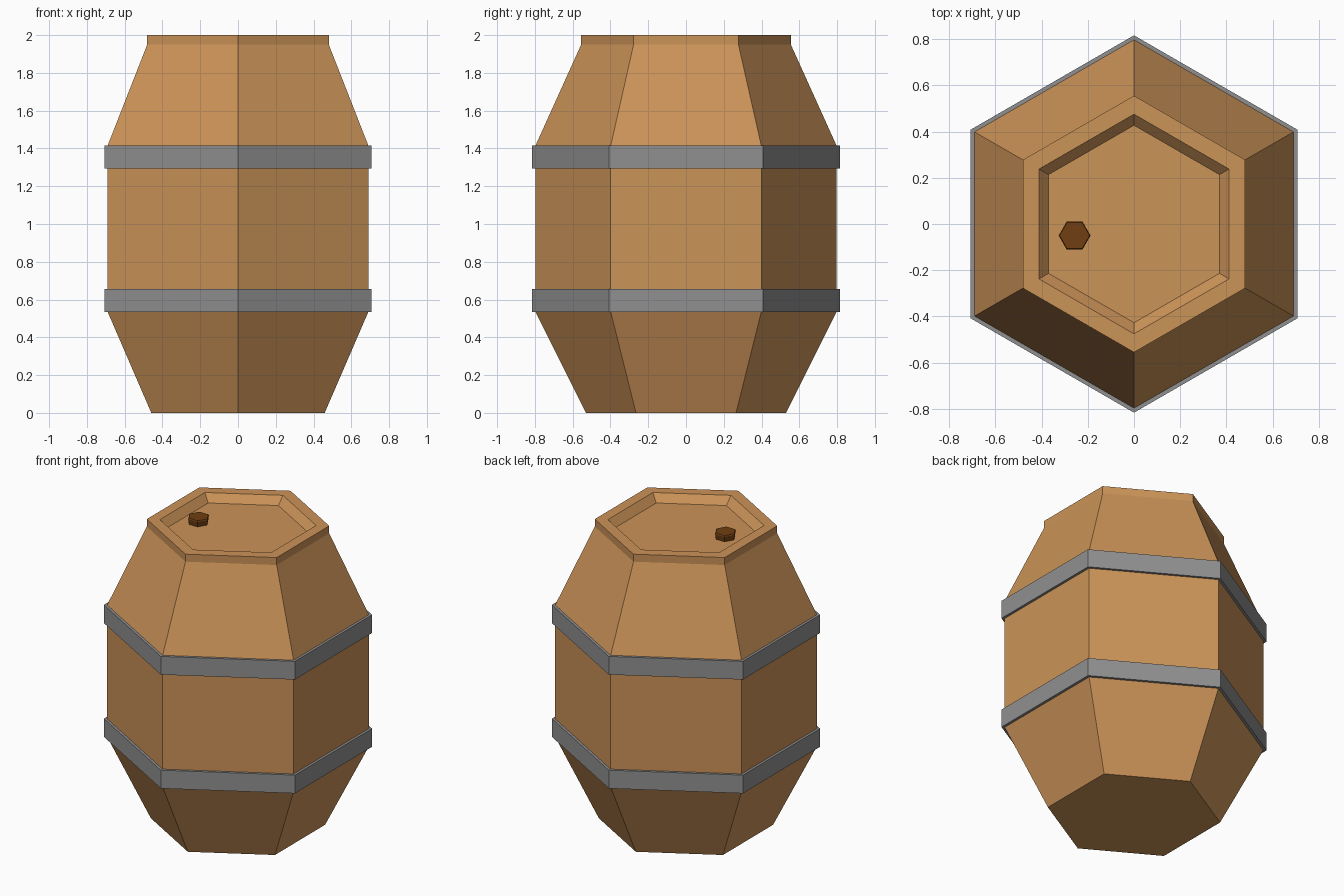
import bpy
from math import cos, sin, pi

if "Cube" in bpy.data.objects:
    bpy.data.objects.remove(bpy.data.objects["Cube"])


def material(name, rgb):
    m = bpy.data.materials.new(name)
    m.diffuse_color = (*rgb, 1)
    m.use_nodes = True
    m.node_tree.nodes["Principled BSDF"].inputs["Base Color"].default_value = m.diffuse_color
    return m


def hex_lathe(name, profile, mat, closed_loop=False, turn=pi / 2, centre=(0, 0)):
    """Sweep an (r, z) profile around six sides; cap both ends or close it into a ring."""
    verts = [(centre[0] + r * cos(turn + k * pi / 3), centre[1] + r * sin(turn + k * pi / 3), z)
             for r, z in profile for k in range(6)]
    n = len(profile)
    faces = []
    for i in range(n if closed_loop else n - 1):
        a, b = i * 6, (i + 1) % n * 6
        faces += [(a + k, a + (k + 1) % 6, b + (k + 1) % 6, b + k) for k in range(6)]
    if not closed_loop:
        faces += [tuple(range(5, -1, -1)), tuple(range((n - 1) * 6, n * 6))]
    mesh = bpy.data.meshes.new(name)
    mesh.from_pydata(verts, [], faces)
    mesh.materials.append(mat)
    obj = bpy.data.objects.new(name, mesh)
    bpy.context.collection.objects.link(obj)
    return obj


wood = material("wood", (0.60, 0.292, 0.098))
dark_wood = material("dark_wood", (0.162, 0.05, 0.006))
iron = material("iron", (0.28, 0.28, 0.28))

# Barrel body with raised rim and recessed lid
hex_lathe("barrel_body", [(0.53, 0), (0.797, 0.535), (0.797, 1.415), (0.555, 1.95),
                          (0.555, 2.0), (0.475, 2.0), (0.427, 1.95)], wood)

# Metal hoops
for name, z0, z1 in (("lower_hoop", 0.533, 0.655), ("upper_hoop", 1.294, 1.416)):
    hex_lathe(name, [(0.79, z0), (0.816, z0), (0.816, z1), (0.79, z1)], iron, closed_loop=True)

# Bung in the lid, with a small chamfer on its top edge
hex_lathe("bung", [(0.062, 1.94), (0.069, 1.985), (0.065, 1.992)], dark_wood,
          turn=0, centre=(-0.257, -0.05))
